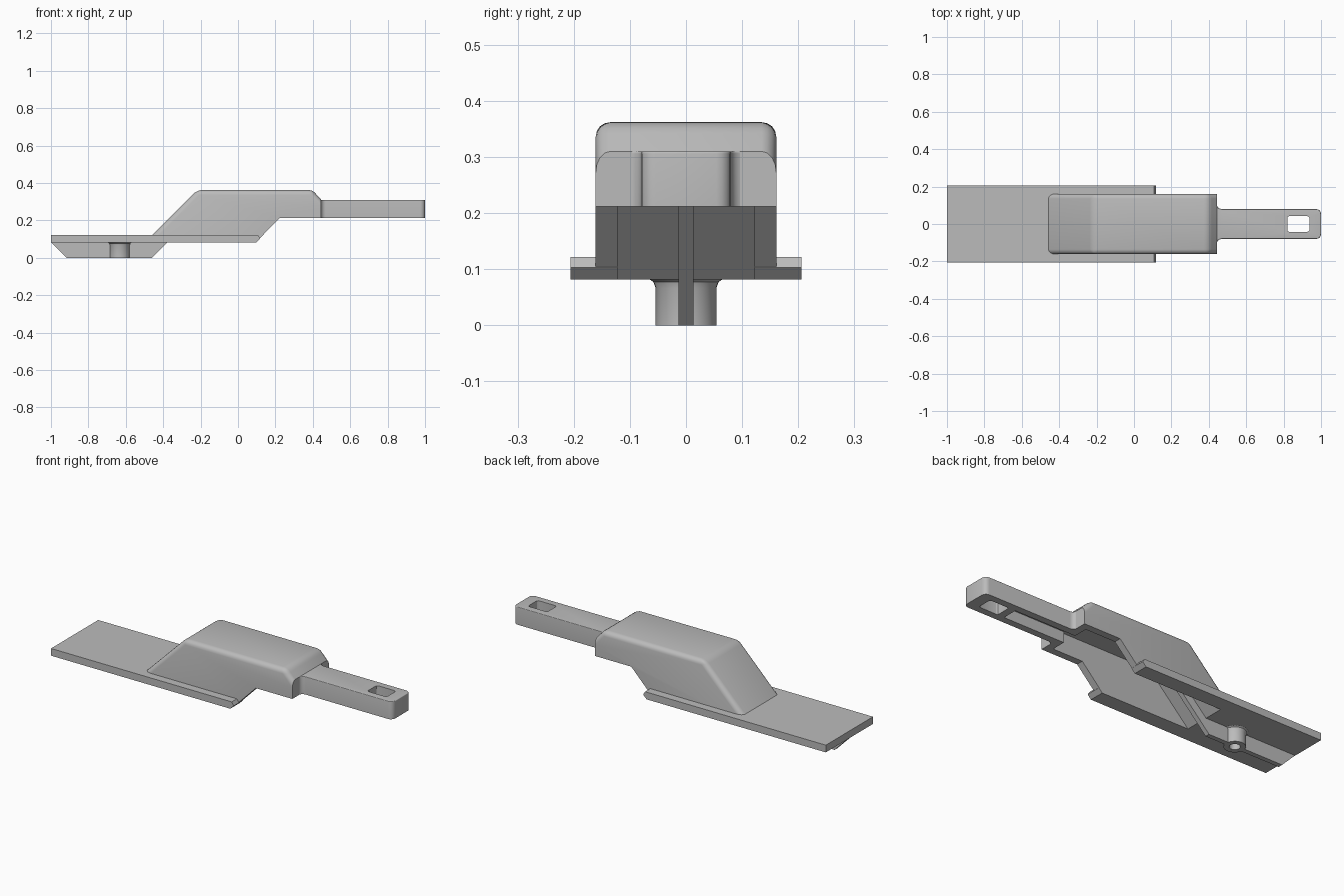
import bpy, bmesh, math
from mathutils import Vector

cube = bpy.data.objects.get("Cube")
if cube:
    bpy.data.objects.remove(cube, do_unlink=True)

grey = bpy.data.materials.new("plain grey")
grey.use_nodes = True
grey.diffuse_color = (0.5, 0.5, 0.5, 1)
grey.node_tree.nodes["Principled BSDF"].inputs["Base Color"].default_value = (0.5, 0.5, 0.5, 1)


def add_object(name, bm):
    bmesh.ops.recalc_face_normals(bm, faces=bm.faces[:])
    mesh = bpy.data.meshes.new(name)
    bm.to_mesh(mesh)
    bm.free()
    mesh.materials.append(grey)
    obj = bpy.data.objects.new(name, mesh)
    bpy.context.collection.objects.link(obj)
    return obj


def side_prism(points, half):
    """Side outline (x, z) extruded across y."""
    bm = bmesh.new()
    face = bm.faces.new([bm.verts.new((x, -half, z)) for x, z in points])
    ext = bmesh.ops.extrude_face_region(bm, geom=[face])["geom"]
    bmesh.ops.translate(bm, vec=(0, 2 * half, 0),
                        verts=[v for v in ext if isinstance(v, bmesh.types.BMVert)])
    bmesh.ops.recalc_face_normals(bm, faces=bm.faces[:])
    return bm


def plan_prism(points, z0, z1):
    """Plan outline (x, y) extruded upward."""
    bm = bmesh.new()
    face = bm.faces.new([bm.verts.new((x, y, z0)) for x, y in points])
    ext = bmesh.ops.extrude_face_region(bm, geom=[face])["geom"]
    bmesh.ops.translate(bm, vec=(0, 0, z1 - z0),
                        verts=[v for v in ext if isinstance(v, bmesh.types.BMVert)])
    bmesh.ops.recalc_face_normals(bm, faces=bm.faces[:])
    return bm


def round_edges(bm, rule, radius, segments=4):
    edges = [e for e in bm.edges if rule(e.verts[0].co, e.verts[1].co)]
    bmesh.ops.bevel(bm, geom=edges, offset=radius, segments=segments,
                    profile=0.5, affect='EDGES', clamp_overlap=True)


def upright(a, b):
    return abs(a.z - b.z) > 0.05 and (a - b).xy.length < 0.001


def box_outline(x0, x1, half):
    return [(x0, -half), (x1, -half), (x1, half), (x0, half)]


def cut(obj, cutters):
    bpy.ops.object.select_all(action='DESELECT')
    bpy.context.view_layer.objects.active = obj
    obj.select_set(True)
    for cutter in cutters:
        mod = obj.modifiers.new("cut", 'BOOLEAN')
        mod.operation, mod.solver, mod.object = 'DIFFERENCE', 'EXACT', cutter
        bpy.ops.object.modifier_apply(modifier=mod.name)


# Base plate with a nosed end
plate = add_object("base_plate", side_prism(
    [(-1, 0.082), (0.097, 0.082), (0.118, 0.103), (0.106, 0.122), (-1, 0.122)], 0.206))

# Raised body with rounded shoulders
bm = side_prism([(-0.498, 0.082), (0.095, 0.082), (0.222, 0.212), (0.445, 0.212),
                 (0.445, 0.31), (0.398, 0.362), (-0.218, 0.362)], 0.161)


def shoulder(a, b):
    top_cross = a.z > 0.35 and b.z > 0.35
    slope = min(a.x, b.x) < -0.4 and max(a.z, b.z) > 0.35
    chamfer = min(a.x, b.x) > 0.3 and min(a.z, b.z) > 0.3 and abs(a.z - b.z) > 0.03
    return top_cross or slope or chamfer


round_edges(bm, shoulder, 0.026)
body = add_object("hollow_body", bm)

# Handle, flared where it meets the body
bm = plan_prism([(0.42, -0.12), (0.443, -0.12), (0.443, -0.08), (1, -0.08),
                 (1, 0.08), (0.443, 0.08), (0.443, 0.12), (0.42, 0.12)], 0.212, 0.31)
round_edges(bm, lambda a, b: upright(a, b) and abs(a.y) < 0.1, 0.026)
round_edges(bm, lambda a, b: min(a.z, b.z) > 0.309 and max(a.x, b.x) > 0.445, 0.022)
handle = add_object("handle", bm)

# Centre rib that runs under the plate and up the inner slope
rib = add_object("centre_rib", side_prism(
    [(-1, 0.083), (-0.918, 0), (-0.46, 0), (-0.14, 0.322), (-0.21, 0.33),
     (-0.44, 0.1), (-0.985, 0.1)], 0.013))

# Screw boss with a blind hole and a flared root
bm = bmesh.new()
ring = [bm.verts.new((r, 0, z)) for r, z in
        [(0, 0.06), (0.027, 0.06), (0.027, 0), (0.054, 0), (0.054, 0.066), (0.058, 0.077), (0.068, 0.084)]]
profile = [bm.edges.new(pair) for pair in zip(ring, ring[1:])]
bmesh.ops.spin(bm, geom=ring + profile, cent=(0, 0, 0), axis=(0, 0, 1),
               angle=math.tau, steps=32, use_duplicate=False)
bmesh.ops.remove_doubles(bm, verts=bm.verts[:], dist=0.0005)
bmesh.ops.translate(bm, vec=(-0.632, 0, 0), verts=bm.verts[:])
boss = add_object("screw_boss", bm)

# Cutters: body cavity, handle channel, hanging hole, screw hole
cavity = add_object("cavity_cutter", side_prism(
    [(-0.473, 0.05), (0.405, 0.05), (0.405, 0.298), (0.383, 0.322), (-0.201, 0.322)], 0.122))
channel = add_object("channel_cutter", plan_prism(box_outline(0.39, 0.78, 0.042), 0.19, 0.272))
bm = plan_prism(box_outline(0.82, 0.938, 0.042), 0.1, 0.5)
round_edges(bm, upright, 0.012, 3)
hang_hole = add_object("hanging_hole_cutter", bm)
bm = bmesh.new()
bmesh.ops.create_cone(bm, cap_ends=True, segments=32, radius1=0.027, radius2=0.027, depth=0.08)
bmesh.ops.translate(bm, vec=(-0.632, 0, 0.02), verts=bm.verts[:])
screw_hole = add_object("screw_hole_cutter", bm)

cut(plate, [cavity])
cut(body, [cavity, channel])
cut(handle, [cavity, channel, hang_hole])
cut(rib, [screw_hole])
for cutter in (cavity, channel, hang_hole, screw_hole):
    bpy.data.objects.remove(cutter, do_unlink=True)

# Smooth the rounded parts and keep the hard edges
bpy.ops.object.select_all(action='DESELECT')
for obj in (body, handle, boss):
    obj.select_set(True)
bpy.context.view_layer.objects.active = body
bpy.ops.object.shade_smooth_by_angle(angle=math.radians(30))
